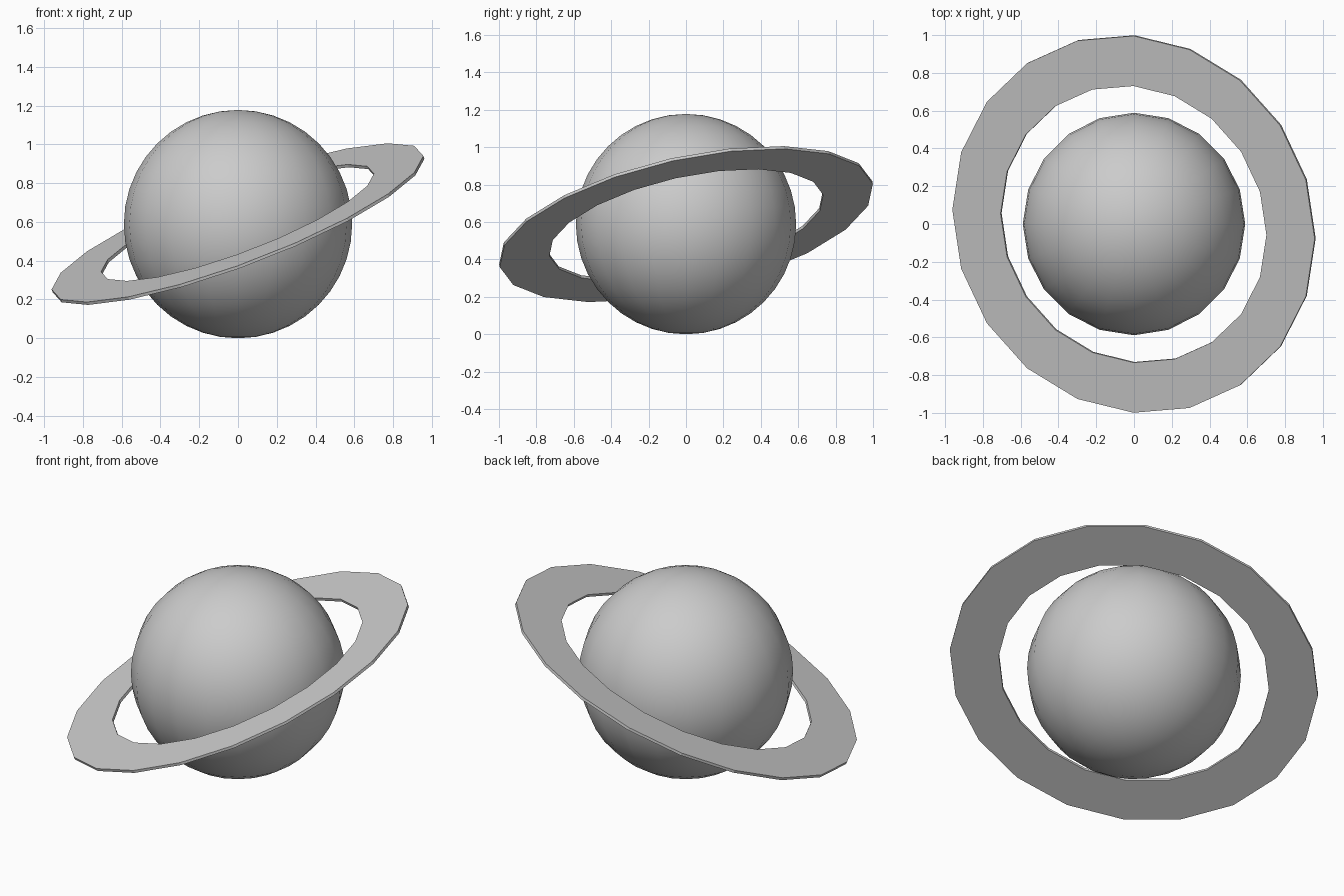
import bpy, bmesh
from math import radians, sin, cos, pi
from mathutils import Matrix

if "Cube" in bpy.data.objects:
    bpy.data.objects.remove(bpy.data.objects["Cube"])

SIDES = 20
RADIUS = 0.589          # globe radius, rests on the ground
CENTRE = Matrix.Translation((0, 0, RADIUS))

# Globe: smooth sphere
bpy.ops.mesh.primitive_uv_sphere_add(segments=SIDES, ring_count=SIDES,
                                     radius=RADIUS, location=(0, 0, RADIUS))
globe = bpy.context.object
globe.name = "globe"
bpy.ops.object.shade_smooth()

# Ring: flat washer swept from a thin rectangular section
inner, outer, half = 0.75, 1.022, 0.008
section = [(inner, -half), (outer, -half), (outer, half), (inner, half)]

bm = bmesh.new()
loops = []
for i in range(SIDES):
    a = 2 * pi * i / SIDES
    loops.append([bm.verts.new((r * cos(a), r * sin(a), z)) for r, z in section])
for i, cur in enumerate(loops):
    nxt = loops[(i + 1) % SIDES]
    for j in range(4):
        k = (j + 1) % 4
        bm.faces.new((cur[j], nxt[j], nxt[k], cur[k]))
bmesh.ops.recalc_face_normals(bm, faces=bm.faces)

mesh = bpy.data.meshes.new("ring")
bm.to_mesh(mesh)
bm.free()
ring = bpy.data.objects.new("ring", mesh)
bpy.context.collection.objects.link(ring)

# Tilt the ring up to the right and to the back
ring.matrix_world = (CENTRE @ Matrix.Rotation(radians(12.6), 4, 'X')
                     @ Matrix.Rotation(radians(-20.2), 4, 'Y'))
